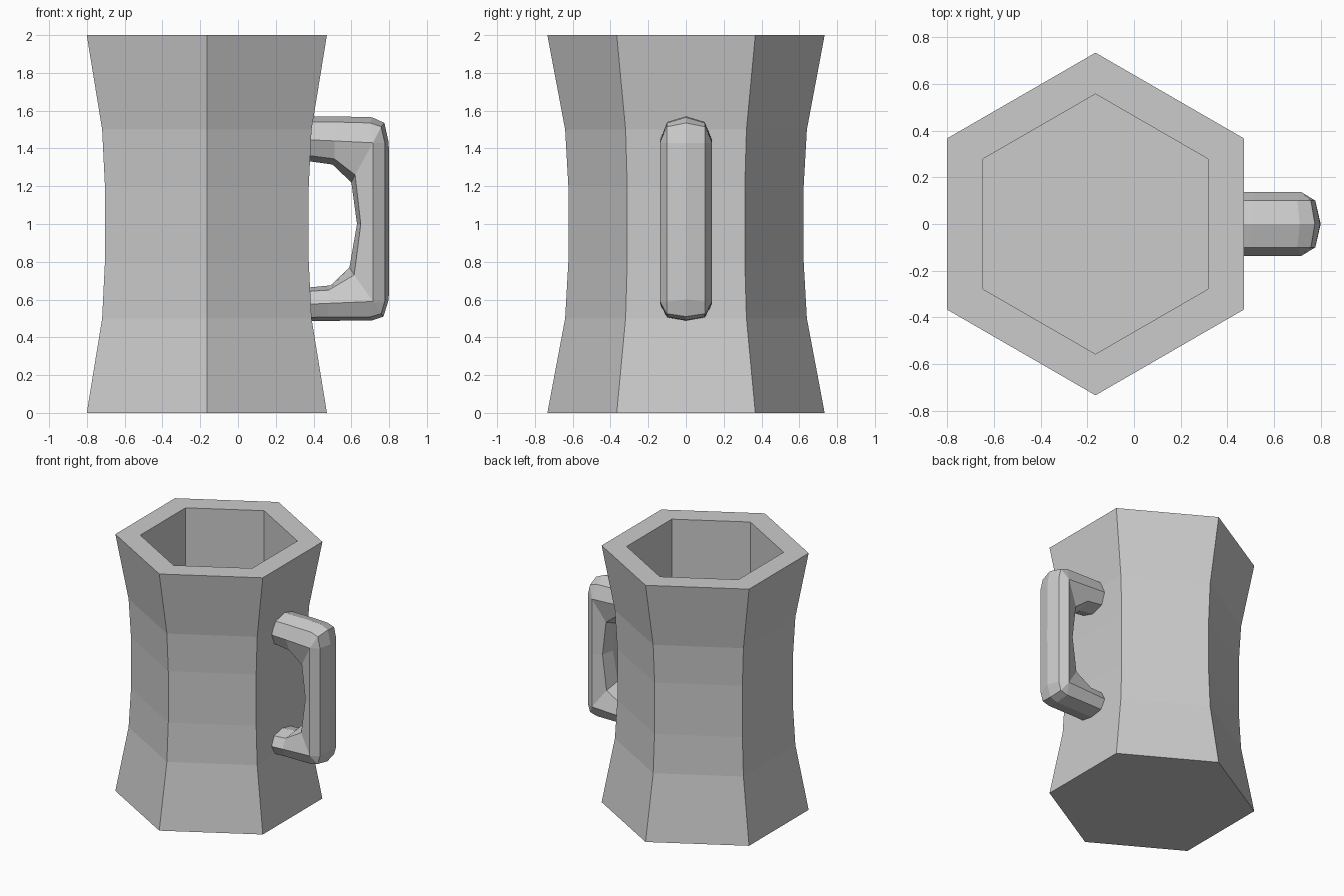
import bpy, bmesh, math

if "Cube" in bpy.data.objects:
    bpy.data.objects.remove(bpy.data.objects["Cube"])

CX = -0.165  # body axis; the handle balances it about x = 0


def finish(bm, name):
    bmesh.ops.remove_doubles(bm, verts=bm.verts[:], dist=0.0005)
    bmesh.ops.recalc_face_normals(bm, faces=bm.faces[:])
    me = bpy.data.meshes.new(name)
    bm.to_mesh(me)
    bm.free()
    ob = bpy.data.objects.new(name, me)
    bpy.context.collection.objects.link(ob)
    return ob


def loft(rings, name):
    """Skin closed rings of equal length and cap both ends."""
    bm = bmesh.new()
    loops = [[bm.verts.new(p) for p in ring] for ring in rings]
    n = len(loops[0])
    for a, b in zip(loops, loops[1:]):
        for i in range(n):
            j = (i + 1) % n
            bm.faces.new((a[i], a[j], b[j], b[i]))
    bm.faces.new(loops[0])
    bm.faces.new(loops[-1])
    return finish(bm, name)


def hexagon(r, z):
    angles = [math.radians(30 + 60 * i) for i in range(6)]
    return [(CX + r * math.cos(a), r * math.sin(a), z) for a in angles]


# Hexagonal waisted body: outer wall, flat rim, straight cavity
profile = [(0.734, 0), (0.64, 0.5), (0.623, 0.8), (0.623, 1.2), (0.64, 1.5),
           (0.734, 2), (0.557, 2), (0.557, 0.15)]
loft([hexagon(r, z) for r, z in profile], "mug_body")


# Handle: each station is outer ridge, outer bevel, side, inner bevel, inner ridge
def section(points):
    half = [(x, y, z) for (x, z), y in zip(points, (0, 0.1, 0.138, 0.1, 0))]
    return half + [(x, -y, z) for x, y, z in half[3:0:-1]]


def arm_end(*heights):
    return [(0.355, z) for z in heights]


top_in = [(0.715, 1.43), (0.62, 1.26), (0.60, 1.22)]
low_in = [(0.715, 0.59), (0.615, 0.73), (0.59, 0.77)]
stations = [
    arm_end(1.57, 1.54, 1.447, 1.365, 1.335),
    [(0.51, 1.57), (0.51, 1.54), (0.51, 1.44), (0.51, 1.345), (0.50, 1.315)],
    [(0.71, 1.565), (0.70, 1.535)] + top_in,
    [(0.775, 1.535), (0.758, 1.515)] + top_in,
    [(0.798, 1.43), (0.777, 1.43)] + top_in,
    [(0.80, 1.0), (0.777, 1.0), (0.715, 1.0), (0.65, 1.0), (0.63, 1.0)],
    [(0.798, 0.60), (0.777, 0.59)] + low_in,
    [(0.77, 0.51), (0.758, 0.525)] + low_in,
    [(0.71, 0.49), (0.70, 0.508)] + low_in,
    [(0.48, 0.487), (0.48, 0.508), (0.48, 0.58), (0.48, 0.65), (0.49, 0.675)],
    arm_end(0.487, 0.505, 0.575, 0.642, 0.662),
]
# Sides of the corners collapse to single points and are merged into triangles
loft([section(s) for s in stations], "handle")
for ob in bpy.data.objects:
    if ob.name == "handle":
        bm = bmesh.new()
        bm.from_mesh(ob.data)
        bmesh.ops.dissolve_degenerate(bm, dist=0.0005, edges=bm.edges[:])
        bmesh.ops.recalc_face_normals(bm, faces=bm.faces[:])
        bm.to_mesh(ob.data)
        bm.free()
